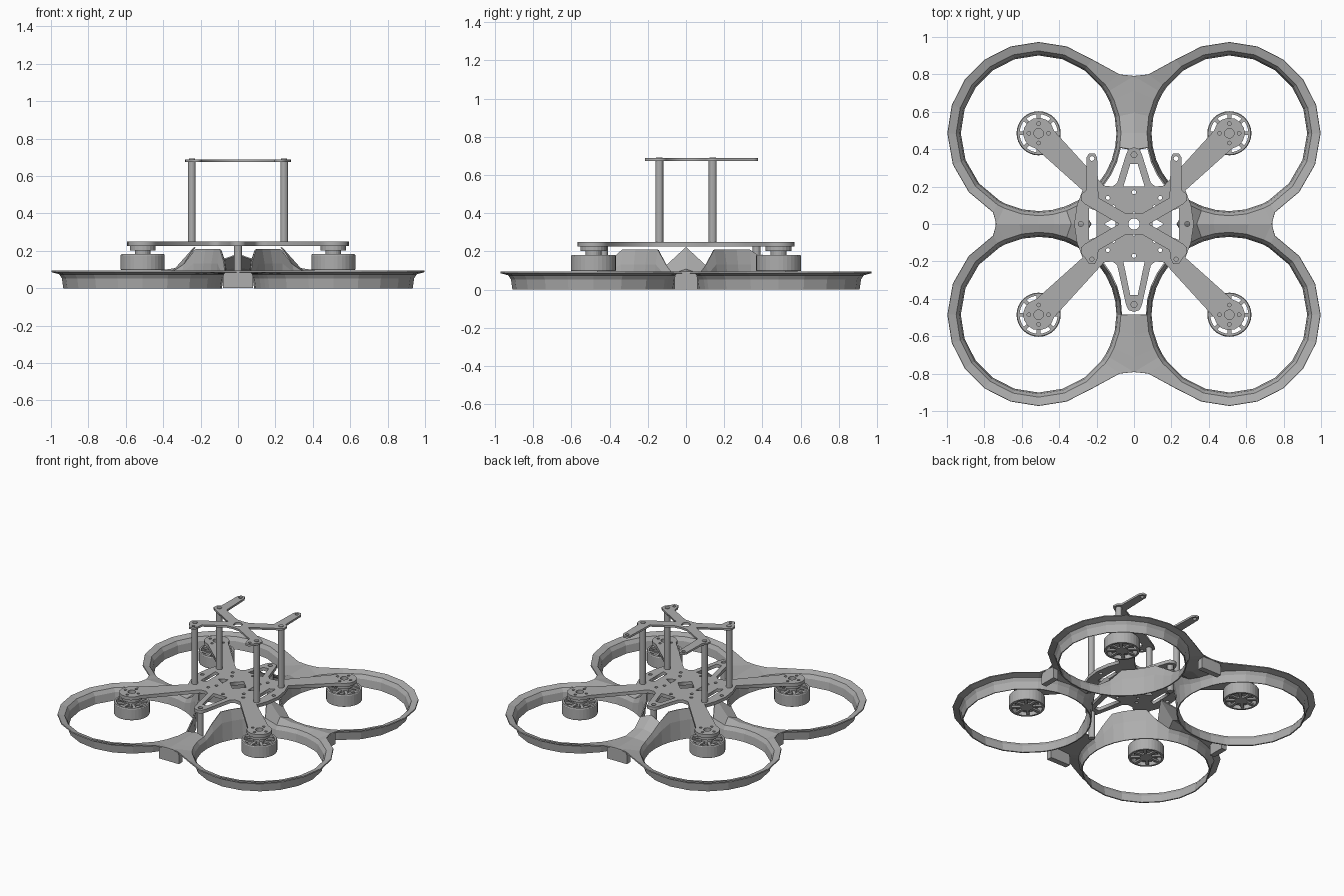
import bpy, bmesh, math
from math import cos, sin, radians

cube = bpy.data.objects.get("Cube")
if cube:
    bpy.data.objects.remove(cube, do_unlink=True)

grey = bpy.data.materials.new("plain grey")
grey.use_nodes = True
grey.diffuse_color = (0.42, 0.42, 0.42, 1)
grey.node_tree.nodes["Principled BSDF"].inputs["Base Color"].default_value = (0.42, 0.42, 0.42, 1)

MX, MY = 0.51, 0.485          # motor position in each quarter
QUARTERS = [(sx, sy) for sx in (1, -1) for sy in (1, -1)]


def add_object(name, mesh):
    obj = bpy.data.objects.new(name, mesh)
    bpy.context.collection.objects.link(obj)
    mesh.materials.clear()
    mesh.materials.append(grey)
    return obj


def finish(name, bm):
    bmesh.ops.recalc_face_normals(bm, faces=bm.faces[:])
    mesh = bpy.data.meshes.new(name)
    bm.to_mesh(mesh)
    bm.free()
    return add_object(name, mesh)


def tube(bm, x, y, profile, sides=24):
    """Revolve a closed (radius, z) profile around a vertical axis."""
    rings = [[bm.verts.new((x + r * cos(math.tau * i / sides), y + r * sin(math.tau * i / sides), z))
              for r, z in profile] for i in range(sides)]
    n = len(profile)
    for i in range(sides):
        a, b = rings[i], rings[(i + 1) % sides]
        for j in range(n):
            k = (j + 1) % n
            bm.faces.new((a[j], b[j], b[k], a[k]))


def rod(bm, x, y, radius, z0, z1, sides=16):
    res = bmesh.ops.create_cone(bm, cap_ends=True, segments=sides, radius1=radius,
                                radius2=radius, depth=z1 - z0)
    bmesh.ops.translate(bm, verts=res["verts"], vec=(x, y, (z0 + z1) / 2))


def circle(x, y, r, n=12):
    return [(x + r * cos(math.tau * i / n), y + r * sin(math.tau * i / n)) for i in range(n)]


def flat_plate(name, outlines, z0, z1):
    """Cut plate: first outline is the edge, the rest are holes."""
    curve = bpy.data.curves.new(name, "CURVE")
    curve.dimensions = "2D"
    curve.fill_mode = "BOTH"
    curve.extrude = (z1 - z0) / 2
    for pts in outlines:
        spline = curve.splines.new("POLY")
        spline.points.add(len(pts) - 1)
        spline.use_cyclic_u = True
        for p, (x, y) in zip(spline.points, pts):
            p.co = (x, y, 0, 1)
    helper = bpy.data.objects.new(name + "_curve", curve)
    bpy.context.collection.objects.link(helper)
    bpy.context.view_layer.update()
    mesh = bpy.data.meshes.new_from_object(helper.evaluated_get(bpy.context.evaluated_depsgraph_get()))
    bpy.data.objects.remove(helper, do_unlink=True)
    obj = add_object(name, mesh)
    obj.location.z = (z0 + z1) / 2
    return obj


def mirrored(right):
    return right + [(-x, y) for x, y in reversed(right) if abs(x) > 1e-6]


# Four joined propeller ducts with flared lips and webs between them
def ramp(v, a, b):
    return min(1, max(0, (v - a) / (b - a)))


def duct_height(x, y, back):
    t = max(ramp(x, 0.24, 0.38), ramp(y, 0.36, 0.58) if back else ramp(y, 0.38, 0.48))
    return 0.09 + 0.13 * (1 - t) ** 2


ANGLES = [*range(0, 145, 18), 149, 156, 168, 180, 190, 200, 210, 220, 230, 240,
          250, 260, 270, 282, 295, 300, 320, 340]
bm = bmesh.new()
for sx, sy in QUARTERS:
    back = sy > 0
    open_from = 190 if back else 180
    rows = []
    for deg in ANGLES:
        c, s = cos(radians(deg)), sin(radians(deg))
        lip = 0.535 if deg == 144 else 0.487
        if 149 <= deg <= 190:
            lip = MX / -c
        elif 240 <= deg <= 295:
            lip = MY / -s
        h = duct_height(MX + 0.43 * c, MY + 0.43 * s, back)
        top = duct_height(MX + lip * c, MY + lip * s, back)
        prof = [(0.42, 0), (0.428, 0.6 * h), (0.443, h - 0.012), (lip, top)]
        rows.append([bm.verts.new((sx * (MX + r * c), sy * (MY + r * s), z)) for r, z in prof])
    for i, deg in enumerate(ANGLES):
        a, b = rows[i], rows[(i + 1) % len(rows)]
        in_gap = open_from <= deg < 240
        for j in range(2 if in_gap else 3):
            bm.faces.new((a[j], b[j], b[j + 1], a[j + 1]))
bmesh.ops.delete(bm, geom=[v for v in bm.verts if not v.link_faces], context="VERTS")
bmesh.ops.remove_doubles(bm, verts=bm.verts[:], dist=0.001)
ducts = finish("propeller_ducts", bm)
solid = ducts.modifiers.new("thickness", "SOLIDIFY")
solid.thickness = 0.008
solid.offset = 0


# Closed ends of the four webs
def web_end(name, x, y, sx, sy):
    bm = bmesh.new()
    bmesh.ops.create_cube(bm, size=1)
    bmesh.ops.scale(bm, verts=bm.verts[:], vec=(sx, sy, 0.088))
    bmesh.ops.translate(bm, verts=bm.verts[:], vec=(x, y, 0.044))
    along_x = sx < sy
    edges = [e for e in bm.edges if all(v.co.z > 0.05 for v in e.verts)
             and abs((e.verts[0].co - e.verts[1].co)[0 if along_x else 1]) > 0.01]
    bmesh.ops.bevel(bm, geom=edges, offset=0.025, segments=3, affect="EDGES", profile=0.5)
    finish(name, bm)


for side, label in ((-1, "front"), (1, "back")):
    web_end(label + "_web_end", 0, side * 0.77, 0.16, 0.04)
for side, label in ((-1, "right"), (1, "left")):
    web_end(label + "_web_end", side * 0.72, 0, 0.04, 0.12)


# Main frame plate with four motor arms and two pointed lobes
def plate_half(tip):
    arm_end = [(MX + 0.083 * cos(radians(a)), MY + 0.083 * sin(radians(a)))
               for a in range(170, -81, -25)]
    return ([(0, tip + 0.04), (0.03, tip + 0.03), (0.043, tip), (0.09, 0.22), (0.115, 0.2),
             (0.16, 0.205)] + arm_end + [(0.275, 0.18), (0.305, 0.1)])


half = plate_half(0.37) + [(0.32, 0)] + [(x, -y) for x, y in reversed(plate_half(0.43))]
holes = [[(-0.065, 0), (0, -0.065), (0.065, 0), (0, 0.065)]]
for tip in (0.37, -0.43):
    s = 1 if tip > 0 else -1
    holes.append(circle(0, tip, 0.016))
    holes.append([(-0.02, tip - 0.05 * s), (0.02, tip - 0.05 * s), (0.057, 0.2 * s), (-0.057, 0.2 * s)])
    holes.append(circle(0, 0.17 * s, 0.011))
for s in (1, -1):
    holes.append([(0.1 * s, 0.035), (0.1 * s, -0.035), (0.16 * s, 0)])
    holes.append([(0.2 * s, 0.07), (0.24 * s, 0.085), (0.24 * s, -0.085), (0.2 * s, -0.07)])
    holes.append(circle(0.285 * s, 0, 0.013))
for sx, sy in QUARTERS:
    holes.append(circle(0.11 * sx, 0.09 * sy, 0.011))
    holes.append(circle(0.14 * sx, 0.14 * sy, 0.011))
    for k in range(4):
        a = k * math.pi / 2
        holes.append(circle(sx * MX + 0.052 * cos(a), sy * MY + 0.052 * sin(a), 0.01, 8))
    holes.append(circle(sx * MX, sy * MY, 0.026))
flat_plate("main_plate", [mirrored(half)] + holes, 0.226, 0.25)

# Crossed top plate with rear prongs
top_half = [(0, 0.055), (0.05, 0.06), (0.19, 0.14), (0.197, 0.355), (0.21, 0.378), (0.24, 0.378),
            (0.254, 0.355), (0.257, 0.18), (0.28, 0.16), (0.283, 0.125), (0.26, 0.105), (0.08, 0),
            (0.26, -0.105), (0.283, -0.125), (0.28, -0.16), (0.255, -0.19), (0.24, -0.215),
            (0.21, -0.215), (0.195, -0.185), (0.19, -0.14), (0.05, -0.06), (0, -0.055)]
top_holes = [circle(0, 0, 0.03)]
for s in (1, -1):
    top_holes += [circle(0.225 * s, 0.35, 0.013), circle(0.225 * s, -0.188, 0.011)]
flat_plate("top_plate", [mirrored(top_half)] + top_holes, 0.674, 0.688)

# Posts carrying the top plate, with screw heads
bm = bmesh.new()
for sx, sy in QUARTERS:
    rod(bm, 0.247 * sx, 0.14 * sy, 0.021, 0.25, 0.674)
    rod(bm, 0.247 * sx, 0.14 * sy, 0.016, 0.688, 0.693)
finish("top_plate_posts", bm)

# Short posts below the lobes
bm = bmesh.new()
for y in (0.37, -0.43):
    rod(bm, 0, y, 0.021, 0.03, 0.226)
finish("lower_posts", bm)

# Hanging motors: mount, neck, bell rim, stator core and spoked ends
for sx, sy in QUARTERS:
    x, y = sx * MX, sy * MY
    bm = bmesh.new()
    tube(bm, x, y, [(0.102, 0.097), (0.116, 0.097), (0.118, 0.102), (0.118, 0.176),
                    (0.114, 0.182), (0.102, 0.182)], 32)
    rod(bm, x, y, 0.08, 0.112, 0.16, 24)
    rod(bm, x, y, 0.042, 0.1, 0.205, 20)
    rod(bm, x, y, 0.068, 0.203, 0.226, 20)
    for z in (0.107, 0.174):
        for k in range(8):
            a = k * math.tau / 8
            u, w = (cos(a), sin(a)), (-sin(a) * 0.01, cos(a) * 0.01)
            corners = [(r * u[0] + t * w[0], r * u[1] + t * w[1])
                       for r, t in ((0.035, -1), (0.105, -1), (0.105, 1), (0.035, 1))]
            low, high = ([bm.verts.new((x + p, y + q, z + d)) for p, q in corners] for d in (-0.006, 0.006))
            bm.faces.new(low)
            bm.faces.new(high)
            for i in range(4):
                j = (i + 1) % 4
                bm.faces.new((low[i], low[j], high[j], high[i]))
    finish(("back" if sy > 0 else "front") + ("_left" if sx > 0 else "_right") + "_motor", bm)
